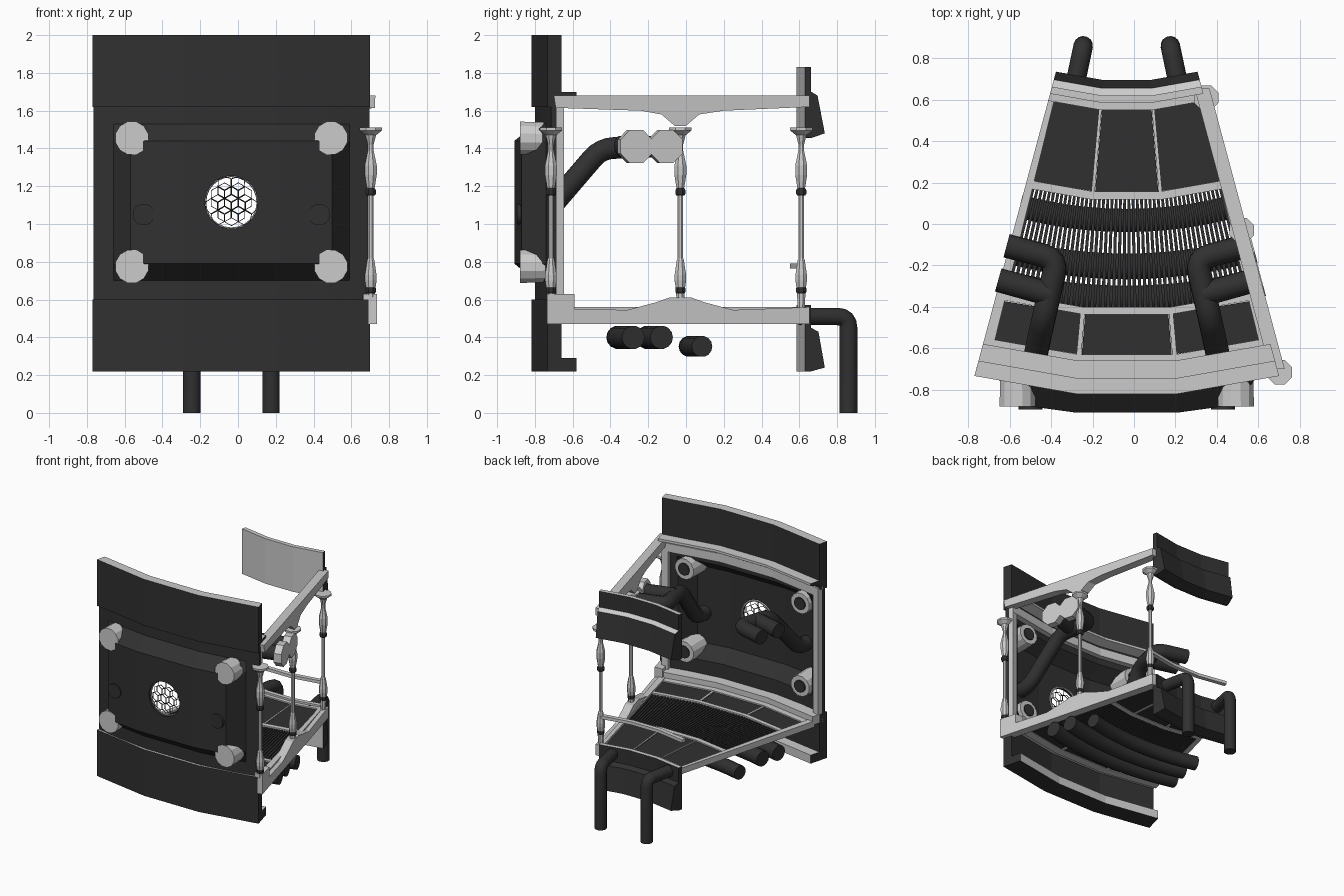
import bpy, bmesh
from math import sin, cos, tan, radians, pi
from mathutils import Vector, Matrix

if "Cube" in bpy.data.objects:
    bpy.data.objects.remove(bpy.data.objects["Cube"])

XO, C = -0.035, 2.01          # apex of the 30 degree ring segment


def material(name, v):
    m = bpy.data.materials.new(name)
    m.diffuse_color = (v, v, v, 1)
    m.use_nodes = True
    m.node_tree.nodes["Principled BSDF"].inputs["Base Color"].default_value = m.diffuse_color
    return m


DARK, GREY = material("dark", 0.03), material("grey", 0.6)


def P(deg, r, z):
    a = radians(deg)
    return Vector((XO + r * sin(a), C - r * cos(a), z))


def finish(name, bm, mat, fix=True):
    if fix:
        bmesh.ops.recalc_face_normals(bm, faces=bm.faces)
    me = bpy.data.meshes.new(name)
    bm.to_mesh(me)
    bm.free()
    me.materials.append(mat)
    me.materials.append(GREY)
    ob = bpy.data.objects.new(name, me)
    bpy.context.collection.objects.link(ob)
    return ob


def loft(bm, rings, accent=()):
    """Skin closed rings; side faces listed in accent become grey."""
    vs = [[bm.verts.new(p) for p in ring] for ring in rings]
    n = len(vs[0])
    for a, b in zip(vs, vs[1:]):
        for k in range(n):
            f = bm.faces.new((a[k], a[(k + 1) % n], b[(k + 1) % n], b[k]))
            f.material_index = int(k in accent)
    bm.faces.new(vs[0])
    bm.faces.new(vs[-1])


def sweep(name, prof, mat, a0=-15, a1=15, n=3, accent=()):
    bm = bmesh.new()
    loft(bm, [[P(a0 + (a1 - a0) * i / n, r, z) for r, z in prof] for i in range(n + 1)], accent)
    return finish(name, bm, mat)


def arc_box(name, r0, r1, z0, z1, mat, a0=-15, a1=15, n=3):
    return sweep(name, [(r0, z0), (r1, z0), (r1, z1), (r0, z1)], mat, a0, a1, n)


def lathe(name, prof, base, axis, sides, mat):
    bm = bmesh.new()
    rot = Vector(axis).to_track_quat('Z', 'Y').to_matrix()
    loft(bm, [[Vector(base) + rot @ Vector((r * cos(2 * pi * (k + .5) / sides),
               r * sin(2 * pi * (k + .5) / sides), h)) for k in range(sides)] for r, h in prof])
    return finish(name, bm, mat)


def pipe(name, pts, r, bend=0.0):
    pts = [Vector(p) for p in pts]
    path = [pts[0]]
    for a, b, c in zip(pts, pts[1:], pts[2:]):
        if bend:
            p, q = b + (a - b).normalized() * bend, b + (c - b).normalized() * bend
            path += [p.lerp(b, t).lerp(b.lerp(q, t), t) for t in (0, .25, .5, .75, 1)]
        else:
            path.append(b)
    path.append(pts[-1])
    cu = bpy.data.curves.new(name, 'CURVE')
    cu.dimensions, cu.bevel_depth, cu.bevel_resolution, cu.use_fill_caps = '3D', r, 5, True
    sp = cu.splines.new('POLY')
    sp.points.add(len(path) - 1)
    for s, p in zip(sp.points, path):
        s.co = (*p, 1)
    cu.materials.append(DARK)
    ob = bpy.data.objects.new(name, cu)
    bpy.context.collection.objects.link(ob)
    select(ob)
    bpy.ops.object.convert(target='MESH')
    bpy.ops.object.shade_smooth_by_angle()


def select(ob):
    bpy.ops.object.select_all(action='DESELECT')
    ob.select_set(True)
    bpy.context.view_layer.objects.active = ob


# Outer wall: upper and lower bands with inner lips
sweep("upper_band", [(2.84, 1.62), (2.84, 2.0), (2.764, 2.0), (2.764, 1.70), (2.68, 1.70),
                     (2.68, 1.68), (2.764, 1.66), (2.764, 1.62)], DARK, accent=(1, 3, 4, 5))
sweep("lower_band", [(2.84, .22), (2.84, .60), (2.764, .60), (2.764, .29), (2.68, .29),
                     (2.68, .22)], DARK, accent=(1, 3, 4))

# Outer wall: middle panel with a bulging box and round window
bm = bmesh.new()
angs = [-15, -12.8, -10.5, -5, 5, 10.5, 12.8, 15]
zs = [.60, .70, .79, 1.44, 1.53, 1.62]
grid = [[bm.verts.new(P(a, 2.93 if abs(a) < 11 and .75 < z < 1.5 else 2.82, z)) for z in zs] for a in angs]
for i in range(len(angs) - 1):
    for j in range(len(zs) - 1):
        bm.faces.new((grid[i][j], grid[i + 1][j], grid[i + 1][j + 1], grid[i][j + 1]))
wall = finish("bulged_panel", bm, DARK, False)
wall.modifiers.new("thick", 'SOLIDIFY').thickness = .03
cutter = lathe("window_cutter", [(.14, 0), (.14, .5)], (XO, -1.1, 1.115), (0, 1, 0), 24, DARK)
cutter.hide_render = True
cut = wall.modifiers.new("window", 'BOOLEAN')
cut.object, cut.operation = cutter, 'DIFFERENCE'
select(wall)
for m in ("thick", "window"):
    bpy.ops.object.modifier_apply(modifier=m)
bpy.data.objects.remove(cutter)

# Window: rim and two offset layers of hexagonal mesh
bpy.ops.mesh.primitive_torus_add(location=(XO, -.88, 1.115), rotation=(pi / 2, 0, 0), major_radius=.141,
                                 minor_radius=.008, major_segments=24, minor_segments=6)
bpy.context.object.name = "window_rim"
for layer, (y, off) in enumerate(((-.90, 0), (-.885, .042))):
    bm = bmesh.new()
    h = .042
    for i in range(-4, 5):
        for j in range(-4, 5):
            x, z = h * 3 ** .5 * (i + .5 * (j % 2)), 1.5 * h * j + off
            if x * x + z * z < .12 ** 2:
                bmesh.ops.create_circle(bm, cap_ends=True, segments=6, radius=h,
                                        matrix=Matrix.Translation((XO + x, y, 1.115 + z)) @ Matrix.Rotation(pi / 2, 4, 'X'))
    bmesh.ops.remove_doubles(bm, verts=bm.verts, dist=.002)
    for v in bm.verts:                       # keep the mesh inside the rim
        d = v.co - Vector((XO, y, 1.115))
        if d.length > .14:
            v.co -= d * (1 - .14 / d.length)
    ob = finish("window_mesh_%d" % layer, bm, DARK)
    ob.modifiers.new("wire", 'WIREFRAME').thickness = .007

# Inner grey frame round the wall
arc_box("frame_header", 2.75, 2.80, 1.57, 1.64, GREY)
arc_box("frame_sill", 2.70, 2.80, .53, .60, GREY)
for s in (-1, 1):
    arc_box("frame_jamb", 2.75, 2.80, .58, 1.62, GREY, s * 15, s * 13.9, 1)

# Corner bosses through the wall
for s in (-1, 1):
    for z in (.775, 1.455):
        x = XO + s * .527
        lathe("boss", [(.09, 0), (.085, .20)], (x, -.88, z), (0, 1, 0), 12, GREY)
        lathe("boss_core", [(.05, 0), (.05, .03)], (x, -.70, z), (0, 1, 0), 12, DARK)

# Forked wall pipes, with flanges on the right side
for s in (-1, 1):
    q = lambda x, y, z: (XO + s * x, y, z)
    pipe("wall_pipe", [q(.465, -.895, 1.05), q(.465, -.75, 1.05), q(.40, -.45, 1.40),
                       q(.335, -.17, 1.41), q(.58, -.105, 1.41)], .058, .07)
    pipe("branch_pipe", [q(.37, -.34, 1.41), q(.62, -.27, 1.41)], .058)
for x, y in ((.545, -.11), (.585, -.27)):
    lathe("flange", [(.095, -.03), (.095, .03)], (x, y, 1.41), (cos(radians(15)), sin(radians(15)), 0), 8, GREY)

# Inner wall: upper and lower consoles, thin rail
sweep("upper_console", [(1.43, 1.46), (1.43, 1.83), (1.395, 1.83), (1.395, 1.70), (1.36, 1.68),
                        (1.32, 1.48), (1.395, 1.455)], DARK, accent=(0, 1, 3))
sweep("lower_console", [(1.43, .22), (1.43, .57), (1.395, .57), (1.395, .45), (1.355, .43),
                        (1.32, .24), (1.395, .22)], DARK, accent=(0, 1))
arc_box("thin_rail", 1.43, 1.465, .765, .79, GREY)

# Down pipes at the back
for s in (-1, 1):
    pipe("down_pipe", [(XO + s * .265, .60, .51), (XO + s * .21, .86, .51), (XO + s * .21, .86, 0)], .047, .06)

# Floor: grey frame, dark panels, grating
for name, r0, r1 in (("back", 1.43, 1.46), ("middle", 1.86, 1.90), ("front", 2.42, 2.455), ("end", 2.65, 2.72)):
    arc_box("floor_strip_" + name, r0, r1, .51, .555, GREY)
for s in (-1, 1):
    arc_box("floor_side_rail", 1.43, 2.70, .51, .56, GREY, s * 15, s * 13.9, 1)
for r0, r1 in ((1.46, 1.86), (2.455, 2.65)):
    for a in (-9.45, 0, 9.45):
        arc_box("floor_panel", r0, r1, .515, .545, DARK, a - 4.7, a + 4.7, 1)
    for a in (-5, 5):
        arc_box("floor_divider", r0, r1, .51, .55, GREY, a - .2, a + .2, 1)
for i in range(46):
    a = -13.8 + 27.6 * i / 45
    arc_box("grating_bar", 1.88, 2.44, .515, .545, DARK, a - .2, a + .2, 1)

# Curved pipes under the floor
for r, z, rad in ((1.993, .352, .056), (2.215, .40, .062), (2.37, .40, .062)):
    pipe("under_floor_pipe", [P(a, r, z) for a in range(-15, 16, 3)], rad)


# Right side: two beams and three turned posts
def side_x(y):
    return XO + (C - y) * tan(radians(15))


def beam(name, prof, w):
    bm = bmesh.new()
    loft(bm, [[Vector((side_x(y) + d, y, z)) for y, z in prof] for d in (-w, w)])
    finish(name, bm, GREY)


beam("top_beam", [(-.70, 1.68), (-.69, 1.615), (-.24, 1.60), (-.13, 1.58), (-.06, 1.52), (.0, 1.52),
                  (.07, 1.58), (.2, 1.60), (.655, 1.62), (.655, 1.68)], .036)
beam("bottom_beam", [(-.735, .47), (.655, .47), (.655, .56), (.25, .545), (.10, .585), (.03, .61), (-.09, .61),
                     (-.16, .585), (-.31, .545), (-.59, .55), (-.59, .63), (-.735, .63)], .036)
for y in (-.715, -.03, .61):
    b = (side_x(y) + .008, y, 0)
    lathe("post", [(.02, .55), (.025, .65), (.033, .70), (.033, .73), (.02, .81), (.015, .82), (.015, 1.17),
                   (.022, 1.19), (.034, 1.26), (.034, 1.31), (.016, 1.39), (.016, 1.42), (.03, 1.47),
                   (.064, 1.495), (.064, 1.51)], b, (0, 0, 1), 8, GREY)
    for z in (.63, 1.15):
        lathe("post_ring", [(.022, z), (.029, z + .01), (.029, z + .03), (.022, z + .04)], b, (0, 0, 1), 8, DARK)
